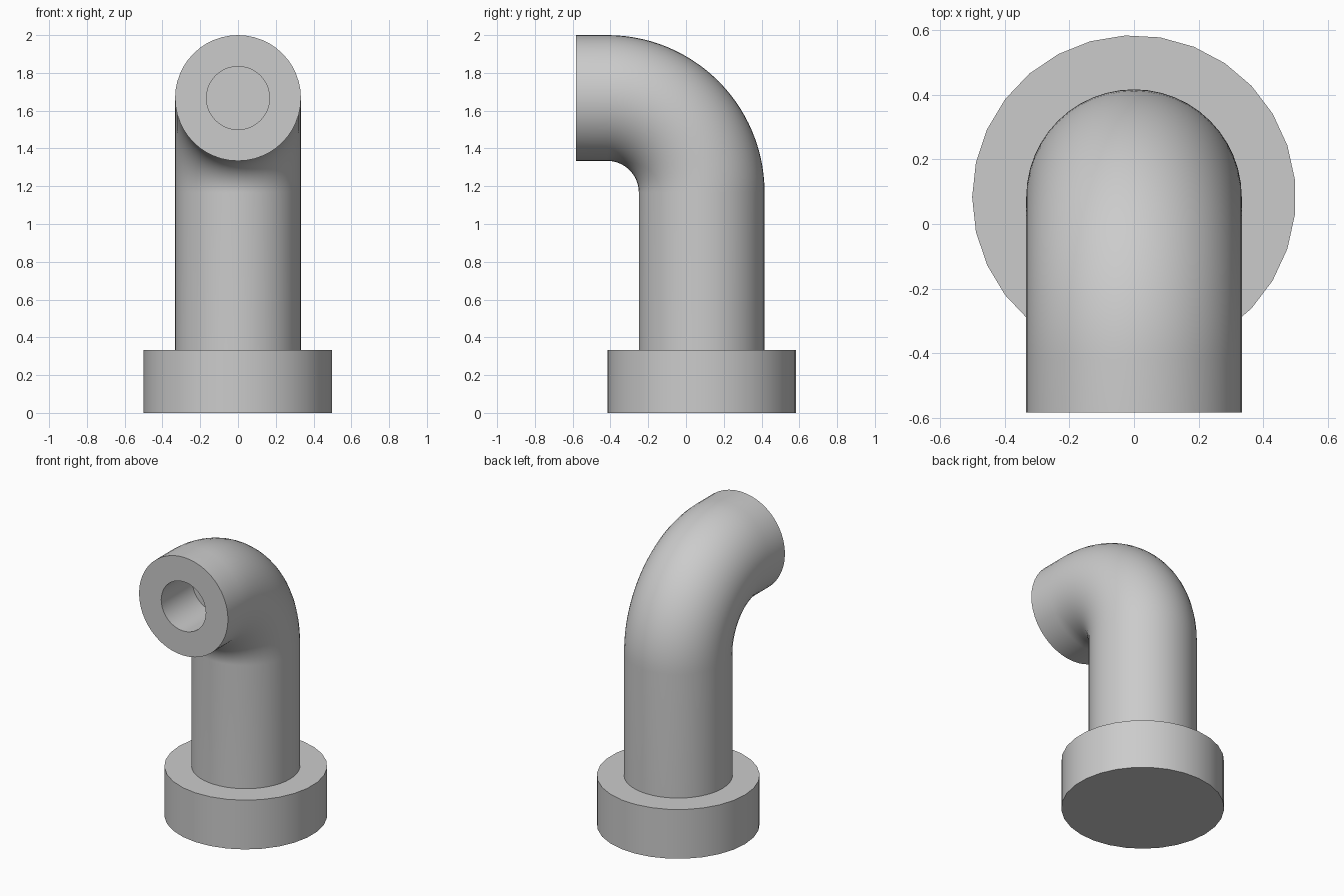
import bpy, bmesh, math
from mathutils import Matrix, Vector

cube = bpy.data.objects.get("Cube")
if cube:
    bpy.data.objects.remove(cube)

grey = bpy.data.materials.new("plain grey")
grey.use_nodes = True
colour = (0.6, 0.6, 0.6, 1)
grey.diffuse_color = colour
grey.node_tree.nodes["Principled BSDF"].inputs["Base Color"].default_value = colour

AXIS_Y = 0.083       # upright pipe axis
BEND_R = 0.5         # bend centreline radius
BEND_Z = 1.167       # height where the bend starts
PIPE_R, BORE_R = 0.333, 0.167
MOUTH_Y = -0.583


def make_object(name, bm):
    bmesh.ops.recalc_face_normals(bm, faces=bm.faces)
    mesh = bpy.data.meshes.new(name)
    bm.to_mesh(mesh)
    bm.free()
    mesh.materials.append(grey)
    obj = bpy.data.objects.new(name, mesh)
    bpy.context.collection.objects.link(obj)
    bpy.ops.object.select_all(action="DESELECT")
    obj.select_set(True)
    bpy.context.view_layer.objects.active = obj
    bpy.ops.object.shade_smooth_by_angle(angle=math.radians(35))
    return obj


def add_ring(bm, y, z, tilt, radius, sides=48):
    """Ring of vertices centred on the path, tilted from level to facing the front."""
    turn = Matrix.Rotation(tilt, 3, "X")
    verts = []
    for i in range(sides):
        a = math.tau * i / sides
        p = Vector((radius * math.cos(a), radius * math.sin(a), 0))
        verts.append(bm.verts.new(turn @ p + Vector((0, y, z))))
    return verts


# Round foot
bm = bmesh.new()
place = Matrix.Translation((0, AXIS_Y, 0.1667)) @ Matrix.Rotation(math.pi, 4, "Z")
start = Matrix.Rotation(-math.pi / 2, 4, "Z")
bmesh.ops.create_cone(bm, cap_ends=True, segments=29, radius1=0.5, radius2=0.5,
                      depth=0.3333, matrix=place @ start)
make_object("base_flange", bm)

# Bent pipe: upright run, quarter bend, short mouth, then back into a blind bore
bm = bmesh.new()
quarter = math.pi / 2
top_z = BEND_Z + BEND_R
path = [(AXIS_Y, 0.32, 0, PIPE_R)]
steps = 28
for i in range(steps + 1):
    t = quarter * i / steps
    path.append((AXIS_Y - BEND_R + BEND_R * math.cos(t),
                 BEND_Z + BEND_R * math.sin(t), t, PIPE_R))
path += [(MOUTH_Y, top_z, quarter, PIPE_R),
         (MOUTH_Y, top_z, quarter, BORE_R),
         (MOUTH_Y + 0.333, top_z, quarter, BORE_R)]
rings = [add_ring(bm, *p) for p in path]
for a, b in zip(rings, rings[1:]):
    for i in range(len(a)):
        j = (i + 1) % len(a)
        bm.faces.new((a[i], a[j], b[j], b[i]))
bm.faces.new(rings[0])
bm.faces.new(rings[-1])
make_object("bent_pipe", bm)
